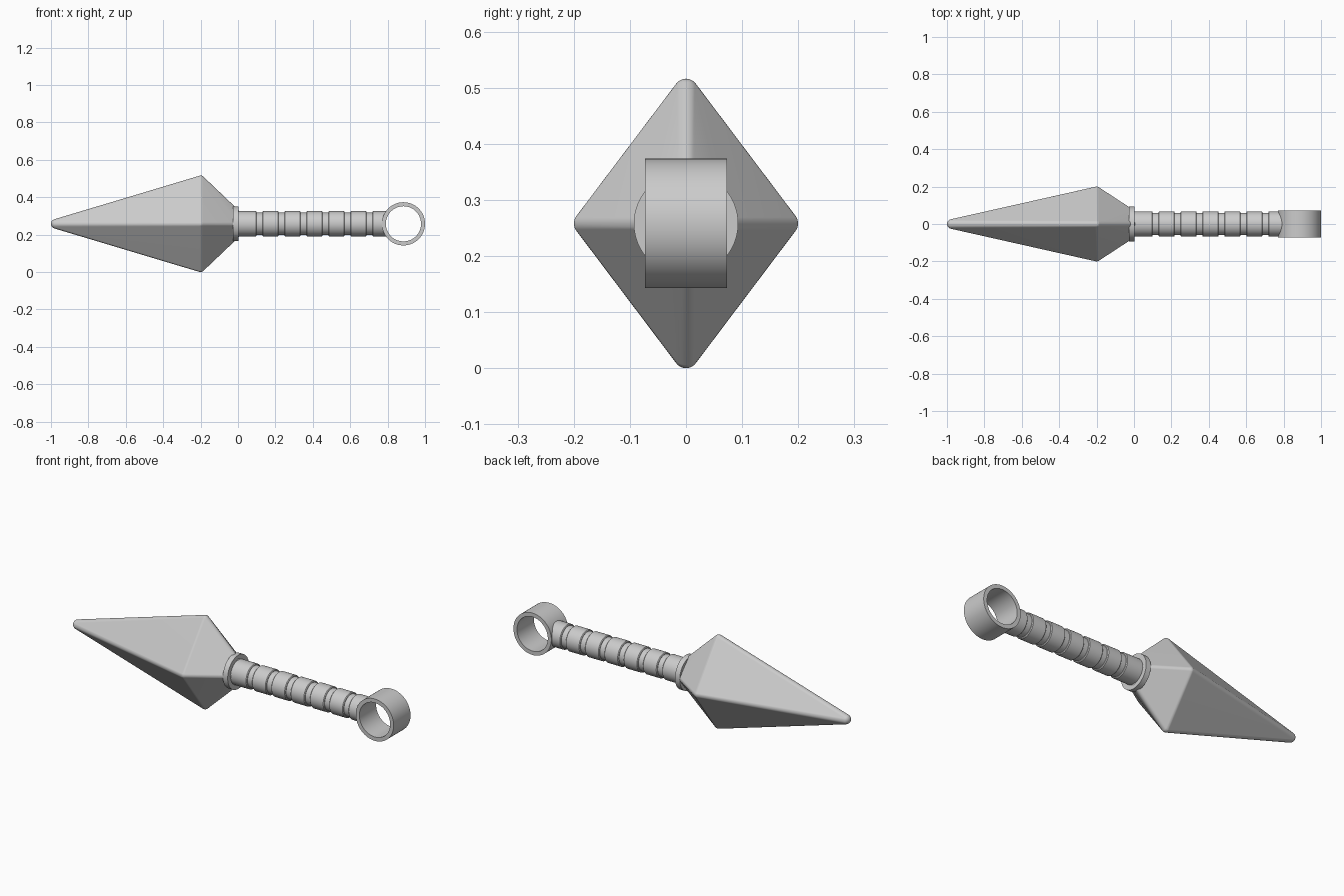
import bpy, bmesh
from math import cos, sin, pi, radians
from mathutils import Matrix

cube = bpy.data.objects.get("Cube")
if cube:
    bpy.data.objects.remove(cube, do_unlink=True)

AXIS_Z = 0.258

steel = bpy.data.materials.new("grey_steel")
steel.use_nodes = True
GREY = (0.6, 0.6, 0.6, 1)
steel.diffuse_color = GREY
steel.node_tree.nodes["Principled BSDF"].inputs["Base Color"].default_value = GREY


def finish(bm, name, angle):
    bmesh.ops.recalc_face_normals(bm, faces=bm.faces)
    mesh = bpy.data.meshes.new(name)
    bm.to_mesh(mesh)
    bm.free()
    mesh.materials.append(steel)
    obj = bpy.data.objects.new(name, mesh)
    obj.location.z = AXIS_Z
    bpy.context.collection.objects.link(obj)
    bpy.ops.object.select_all(action='DESELECT')
    obj.select_set(True)
    bpy.context.view_layer.objects.active = obj
    bpy.ops.object.shade_smooth_by_angle(angle=radians(angle))
    return obj


def lathe(name, profile, place, closed=False, steps=64):
    """Spin (along, radius) points; place maps (along, u, v) to xyz."""
    bm = bmesh.new()
    rings = [[bm.verts.new(place(a, r * cos(2 * pi * i / steps), r * sin(2 * pi * i / steps)))
              for i in range(steps)] for a, r in profile]
    pairs = list(zip(rings, rings[1:]))
    if closed:
        pairs.append((rings[-1], rings[0]))
    else:
        bm.faces.new(rings[0])
        bm.faces.new(rings[-1])
    for p, q in pairs:
        for i in range(steps):
            j = (i + 1) % steps
            bm.faces.new((p[i], p[j], q[j], q[i]))
    return finish(bm, name, 35)


def along_x(a, u, v):
    return (a, u, v)


# Blade: rounded four-sided spike, the hull of small spheres at its corners
corners = [(-0.974, 0, 0, 0.026)]
for x, y, z in ((-0.2, 0.178, 0.236), (-0.015, 0.057, 0.06)):
    corners += [(x, y, 0, 0.022), (x, -y, 0, 0.022), (x, 0, z, 0.022), (x, 0, -z, 0.022)]
balls = bmesh.new()
for x, y, z, r in corners:
    bmesh.ops.create_icosphere(balls, subdivisions=3, radius=r, matrix=Matrix.Translation((x, y, z)))
bm = bmesh.new()
for v in balls.verts:
    bm.verts.new(v.co)
balls.free()
bmesh.ops.convex_hull(bm, input=bm.verts[:])
bmesh.ops.delete(bm, geom=[v for v in bm.verts if not v.link_faces], context='VERTS')
blade = finish(bm, "blade", 60)
weighted = blade.modifiers.new("weighted_normals", 'WEIGHTED_NORMAL')
weighted.keep_sharp = True

# Collar between blade and grip
lathe("collar", [(-0.027, 0.093), (0.002, 0.093)], along_x)

# Grip: seven soft-edged bands separated by shallow grooves
BAND, GROOVE, SOFT, PITCH = 0.0675, 0.06, 0.004, 0.1175
profile = []
for i in range(7):
    start = 0.013 + i * PITCH if i else 0.0
    end = min(0.1 + i * PITCH, 0.79)
    if i:
        profile += [(start, GROOVE), (start, BAND - SOFT), (start + SOFT, BAND)]
    else:
        profile.append((start, BAND))
    if i < 6:
        profile += [(end - SOFT, BAND), (end, BAND - SOFT), (end, GROOVE)]
    else:
        profile.append((end, BAND))
lathe("grip", profile, along_x)

# Pommel ring, its hole running front to back
OUTER, INNER, HALF = 0.1155, 0.094, 0.0735
lathe("pommel_ring", [(-HALF, OUTER), (HALF, OUTER), (HALF, INNER), (-HALF, INNER)],
      lambda a, u, v: (0.8845 + u, a, v), closed=True)
